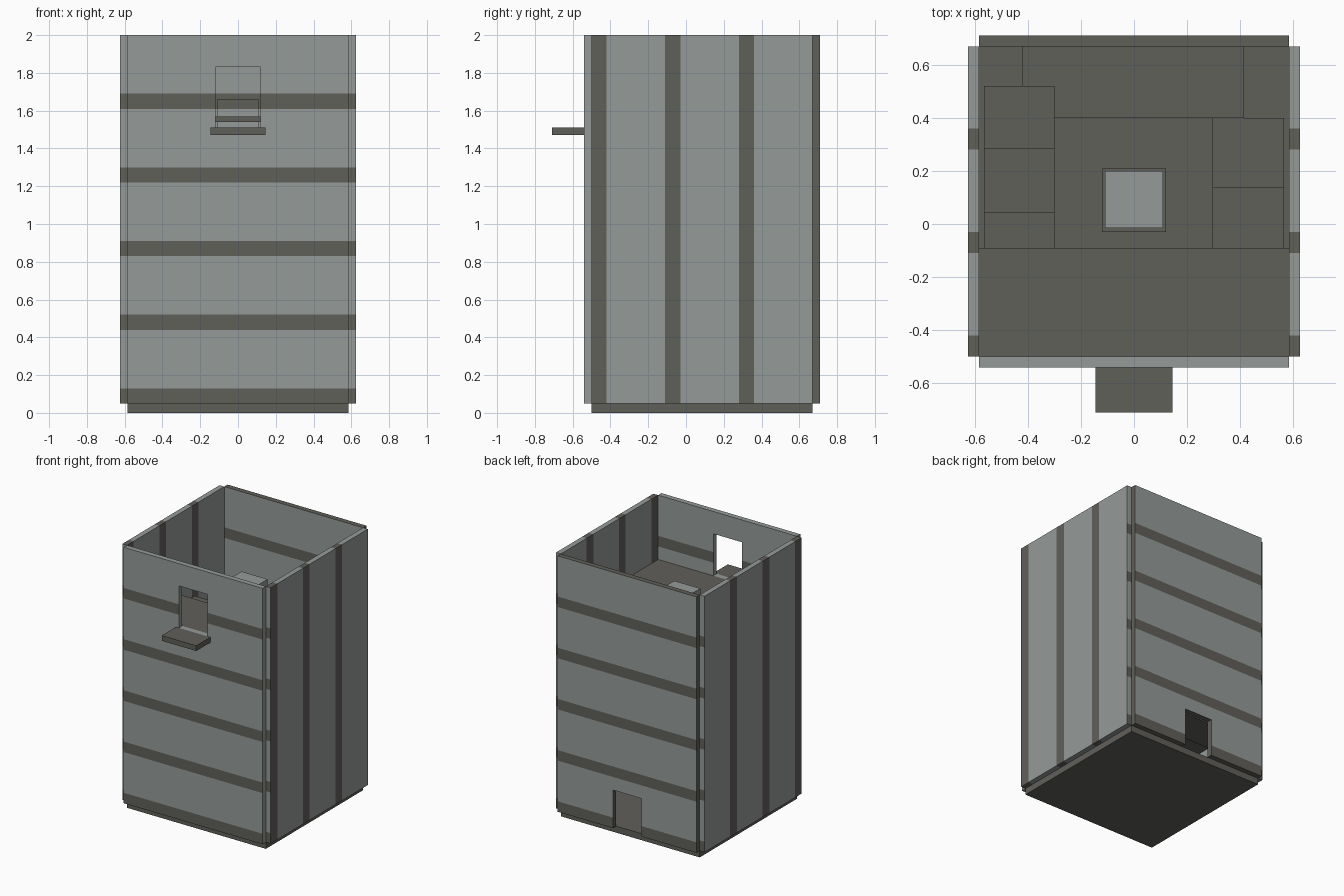
import bpy, bmesh
from mathutils import Vector

if "Cube" in bpy.data.objects:
    bpy.data.objects.remove(bpy.data.objects["Cube"])


def material(name, rgb):
    m = bpy.data.materials.new(name)
    m.diffuse_color = (*rgb, 1)
    m.use_nodes = True
    m.node_tree.nodes["Principled BSDF"].inputs["Base Color"].default_value = m.diffuse_color
    return m


LIGHT = material("light_grey_stone", (0.30, 0.33, 0.32))
DARK = material("dark_grey_trim", (0.118, 0.116, 0.102))

# Stripe pattern: dark bands 0.08 wide, every 0.39
PERIOD, BAND = 0.39, 0.08
START = {1: -0.5, 2: 0.05}          # first band along y and z


def box(name, x, y, z, mats=(DARK,)):
    bm = bmesh.new()
    bmesh.ops.create_cube(bm, size=1)
    for v in bm.verts:
        v.co = Vector([r[0] if c < 0 else r[1] for c, r in zip(v.co, (x, y, z))])
    me = bpy.data.meshes.new(name)
    bm.to_mesh(me)
    bm.free()
    ob = bpy.data.objects.new(name, me)
    bpy.context.collection.objects.link(ob)
    for m in mats:
        me.materials.append(m)
    return ob


def cut_opening(ob, x, y, z):
    cutter = box(ob.name + "_cutter", x, y, z)
    cutter.hide_render = True
    mod = ob.modifiers.new("opening", 'BOOLEAN')
    mod.operation, mod.solver, mod.object = 'DIFFERENCE', 'EXACT', cutter
    bpy.context.view_layer.objects.active = ob
    bpy.ops.object.modifier_apply(modifier=mod.name)
    bpy.data.objects.remove(cutter)


def stripe(ob):
    """Cut the band edges into the mesh, then colour faces by position."""
    bm = bmesh.new()
    bm.from_mesh(ob.data)
    for axis, start in START.items():
        for k in range(6):
            for edge in (0, BAND):
                co, no = Vector(), Vector()
                co[axis] = start + k * PERIOD + edge
                no[axis] = 1
                bmesh.ops.bisect_plane(bm, geom=bm.verts[:] + bm.edges[:] + bm.faces[:],
                                       dist=1e-5, plane_co=co, plane_no=no)
    bm.normal_update()
    for f in bm.faces:
        axis = 2 if abs(f.normal.y) > 0.5 else 1   # front/back by height, others by depth
        c = f.calc_center_median()[axis]
        f.material_index = int((c - START[axis]) % PERIOD < BAND)
    bm.to_mesh(ob.data)
    bm.free()


BOTH = (LIGHT, DARK)

# Outer walls
front = box("front_wall", (-0.585, 0.585), (-0.54, -0.5), (0.05, 2), BOTH)
cut_opening(front, (-0.12, 0.12), (-0.6, -0.4), (1.51, 1.83))
back = box("back_wall", (-0.585, 0.585), (0.67, 0.71), (0.05, 2), BOTH)
cut_opening(back, (-0.12, 0.12), (0.6, 0.8), (-0.1, 0.34))
left = box("left_wall", (-0.625, -0.585), (-0.5, 0.67), (0.05, 2), BOTH)
right = box("right_wall", (0.585, 0.625), (-0.5, 0.67), (0.05, 2), BOTH)

# Central pillar with its collar
pillar = box("pillar", (-0.11, 0.11), (-0.015, 0.2), (0.05, 1.66), BOTH)
for ob in (front, back, left, right, pillar):
    stripe(ob)
box("pillar_collar", (-0.12, 0.12), (-0.03, 0.21), (1.54, 1.57))

# Base, upper floor and window ledge
box("base", (-0.585, 0.585), (-0.5, 0.67), (0, 0.05))
box("upper_floor", (-0.585, 0.585), (-0.5, -0.09), (1.47, 1.51))
box("window_ledge", (-0.145, 0.145), (-0.71, -0.54), (1.47, 1.51))

# Stair slabs winding down around the open well
TREADS = [((-0.565, -0.3), (-0.19, 0.045)), ((-0.565, -0.3), (0.045, 0.285)),
          ((-0.565, -0.3), (0.285, 0.52)), ((-0.42, 0.415), (0.4, 0.67)),
          ((0.295, 0.565), (0.135, 0.4)), ((0.295, 0.565), (-0.13, 0.135)),
          ((0.295, 0.565), (-0.4, -0.13)), ((-0.42, 0.295), (-0.5, -0.19))]
RISE = 0.095
for i in range(12):
    top = 1.51 - RISE * (i + 1)
    x, y = TREADS[i % len(TREADS)]
    box("stair_tread", x, y, (top - 0.04, top))
